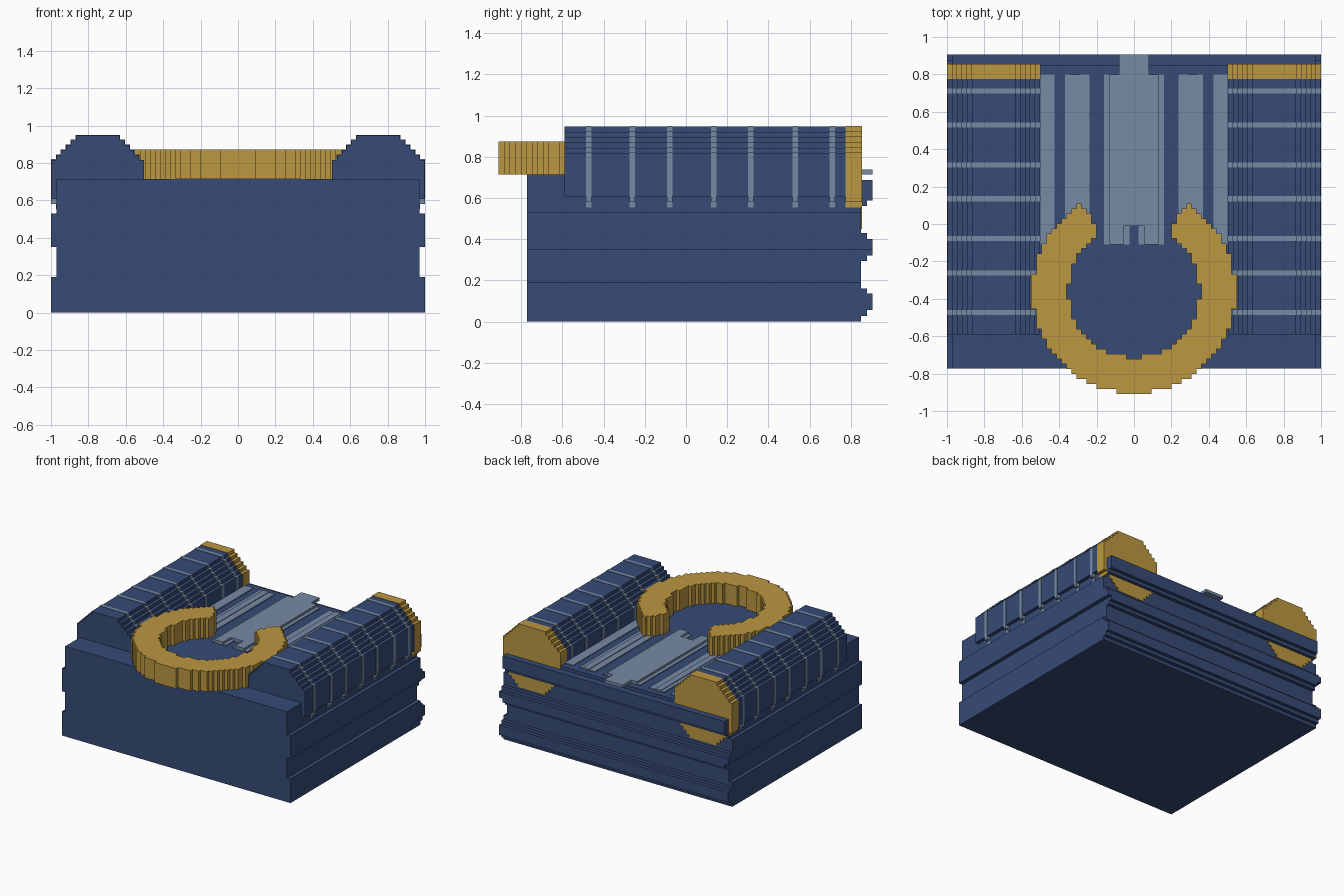
import bpy, bmesh, math

if "Cube" in bpy.data.objects:
    bpy.data.objects.remove(bpy.data.objects["Cube"])

U = 0.0268  # step size of the blocky outlines


def material(name, rgb):
    m = bpy.data.materials.new(name)
    m.diffuse_color = (*rgb, 1)
    m.use_nodes = True
    m.node_tree.nodes["Principled BSDF"].inputs["Base Color"].default_value = m.diffuse_color
    return m


BLUE = material("navy_blue", (0.037, 0.070, 0.180))
GOLD = material("gold", (0.50, 0.31, 0.052))
GREY = material("steel_grey", (0.18, 0.255, 0.37))


def finish(name, bm, mat):
    bmesh.ops.recalc_face_normals(bm, faces=bm.faces)
    me = bpy.data.meshes.new(name)
    bm.to_mesh(me)
    bm.free()
    me.materials.append(mat)
    ob = bpy.data.objects.new(name, me)
    bpy.context.collection.objects.link(ob)
    return ob


def add_box(bm, x0, x1, y0, y1, z0, z1):
    vs = bmesh.ops.create_cube(bm, size=1)["verts"]
    for v in vs:
        v.co.x = x1 if v.co.x > 0 else x0
        v.co.y = y1 if v.co.y > 0 else y0
        v.co.z = z1 if v.co.z > 0 else z0


def boxes(name, mat, items):
    bm = bmesh.new()
    for it in items:
        add_box(bm, *it)
    return finish(name, bm, mat)


# Base: stacked slabs with side grooves and stepped ridges at the back
slabs = [(0, 1, .85), (.027, 1, .878), (.055, 1, .905), (.135, 1, .878), (.16, 1, .85),
         (.19, .97, .85), (.295, .97, .878), (.32, .97, .905), (.35, 1, .905),
         (.40, 1, .878), (.43, 1, .85), (.53, .97, .85), (.56, .97, .878),
         (.587, .97, .905), (.687, .97, .85), (.713, 0, 0)]
boxes("base", BLUE, [(-h, h, -.773, back, z, slabs[i + 1][0])
                     for i, (z, h, back) in enumerate(slabs[:-1])])


def roll(name, mat, side, y0, y1, grow=0.0, floor=None):
    """Stepped octagonal section extruded along y."""
    top = []
    for i in range(6):  # staircase from the flat top outwards
        w, z = .12 + i * .026 + grow, .95 - i * .026 + grow
        if i:
            top.append((top[-1][0], z))
        top.append((w, z))
    right = list(top)
    if floor is None:
        right += [(w, 1.4 - z) for w, z in reversed(top)]
    else:
        right.append((right[-1][0], floor))
    prof = right + [(-w, z) for w, z in reversed(right)]
    bm = bmesh.new()
    f = bm.faces.new([bm.verts.new((side * .75 + w, y0, z)) for w, z in prof])
    ext = bmesh.ops.extrude_face_region(bm, geom=[f])["geom"]
    for v in ext:
        if isinstance(v, bmesh.types.BMVert):
            v.co.y = y1
    return finish(name, bm, mat)


# Side rolls with grey bands and gold end caps
for side, tag in ((-1, "left"), (1, "right")):
    roll(tag + "_roll", BLUE, side, -.59, .78, -.003, .607)
    for n, y in enumerate((.71, .53, .315, .135, -.078, -.262, -.472)):
        roll(f"{tag}_band_{n + 1}", GREY, side, y - U / 2, y + U / 2)
    roll(tag + "_end_cap", GOLD, side, .775, .855)

# Flat grey strips on the deck
strips = []
for s in (-1, 1):
    for a, b, z in ((.425, .5, .72), (.237, .37, .72), (.29, .34, .725)):
        strips.append((*sorted((s * a, s * b)), -.11, .80, .705, z))
boxes("deck_strips", GREY, strips)

# Centre track with a front notch and a rear tab
boxes("centre_track", GREY, [
    (-.16, .16, -.01, .80, .705, .72), (-.13, .13, -.01, .80, .715, .737),
    (-.16, -.025, -.11, -.01, .705, .72), (.025, .16, -.11, -.01, .705, .72),
    (-.13, -.055, -.11, -.01, .715, .737), (.055, .13, -.11, -.01, .715, .737),
    (-.08, .08, .79, .905, .714, .737)])

# Open ring: blocky annulus with a gap towards the back
bm = bmesh.new()
corners = {}


def corner(i, j):
    if (i, j) not in corners:
        corners[i, j] = bm.verts.new(((i - .5) * U, -.36 + (j - .5) * U, .713))
    return corners[i, j]


cells = []
for i in range(-21, 22):
    for j in range(-21, 22):
        r = math.hypot(i, j) * U
        if .35 < r < .545 and math.atan2(abs(i), j) > math.radians(30.5):
            cells.append(bm.faces.new([corner(i, j), corner(i + 1, j),
                                       corner(i + 1, j + 1), corner(i, j + 1)]))
ext = bmesh.ops.extrude_face_region(bm, geom=cells, use_keep_orig=True)["geom"]
for v in ext:
    if isinstance(v, bmesh.types.BMVert):
        v.co.z = .873
finish("open_ring", bm, GOLD)
